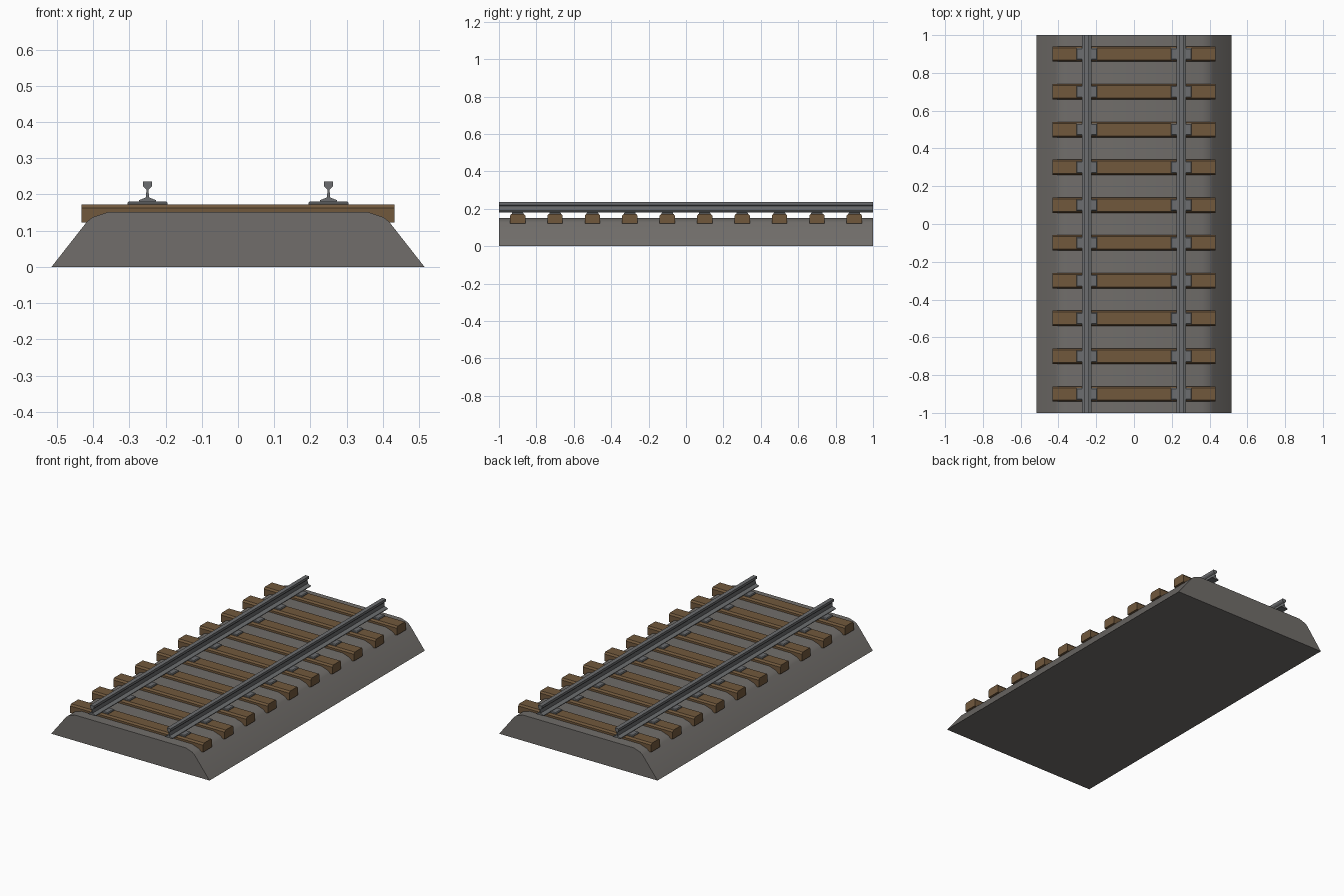
import bpy, bmesh, math

if "Cube" in bpy.data.objects:
    bpy.data.objects.remove(bpy.data.objects["Cube"])


def material(name, rgb):
    m = bpy.data.materials.new(name)
    m.diffuse_color = (*rgb, 1)
    m.use_nodes = True
    m.node_tree.nodes["Principled BSDF"].inputs["Base Color"].default_value = m.diffuse_color
    return m


STONE = material("ballast grey", (0.165, 0.155, 0.145))
WOOD = material("sleeper brown", (0.165, 0.098, 0.046))
STEEL = material("rail steel", (0.15, 0.155, 0.16))


def extrude(name, profile, y0, y1, mat, smooth=None):
    """Extrude a closed (x, z) profile along y."""
    bm = bmesh.new()
    face = bm.faces.new([bm.verts.new((x, y0, z)) for x, z in profile])
    new = bmesh.ops.extrude_face_region(bm, geom=[face])["geom"]
    bmesh.ops.translate(bm, vec=(0, y1 - y0, 0),
                        verts=[v for v in new if isinstance(v, bmesh.types.BMVert)])
    bmesh.ops.recalc_face_normals(bm, faces=bm.faces)
    return finish(name, bm, mat, smooth)


def finish(name, bm, mat, smooth=None):
    me = bpy.data.meshes.new(name)
    bm.to_mesh(me)
    bm.free()
    me.materials.append(mat)
    ob = bpy.data.objects.new(name, me)
    bpy.context.collection.objects.link(ob)
    if smooth:
        bpy.ops.object.select_all(action='DESELECT')
        ob.select_set(True)
        bpy.context.view_layer.objects.active = ob
        bpy.ops.object.shade_smooth_by_angle(angle=math.radians(smooth))
    return ob


def tapered_box(name, cx, cy, sx, sy, z0, z1, inset_x, inset_y, z_side, mat):
    """Box with vertical sides up to z_side, then chamfered in to the top."""
    bm = bmesh.new()
    rings = []
    for z, ix, iy in ((z0, 0, 0), (z_side, 0, 0), (z1, inset_x, inset_y)):
        hx, hy = sx / 2 - ix, sy / 2 - iy
        rings.append([bm.verts.new((cx + a * hx, cy + b * hy, z))
                      for a, b in ((-1, -1), (1, -1), (1, 1), (-1, 1))])
    bm.faces.new(rings[0][::-1])
    bm.faces.new(rings[-1])
    for lo, hi in zip(rings, rings[1:]):
        for i in range(4):
            j = (i + 1) % 4
            bm.faces.new((lo[i], lo[j], hi[j], hi[i]))
    return finish(name, bm, mat)


def mirrored(half, cx=0):
    """Close a right-hand half profile by mirroring it in x."""
    return [(cx + x, z) for x, z in half] + [(cx - x, z) for x, z in reversed(half)]


# Ballast bed with rounded shoulders
extrude("ballast_bed", mirrored([(0.515, 0), (0.417, 0.125), (0.402, 0.137), (0.36, 0.151)]),
        -1, 1, STONE, 50)

# Rails: foot, thin web and head
rail_half = [(0.024, 0.180), (0.024, 0.184), (0.004, 0.192), (0.003, 0.214),
             (0.010, 0.220), (0.012, 0.223), (0.012, 0.236)]
for side, cx in (("left", -0.25), ("right", 0.25)):
    extrude(f"{side}_rail", mirrored(rail_half, cx), -1, 1, STEEL)

# Sleepers with a tie plate under each rail
for i in range(10):
    y = -0.9 + 0.2 * i
    tapered_box(f"sleeper_{i + 1}", 0, y, 0.865, 0.082, 0.122, 0.173, 0, 0.008, 0.163, WOOD)
    for side, cx in (("left", -0.25), ("right", 0.25)):
        tapered_box(f"{side}_tie_plate_{i + 1}", cx, y, 0.11, 0.062,
                    0.170, 0.181, 0.004, 0.004, 0.177, STEEL)
